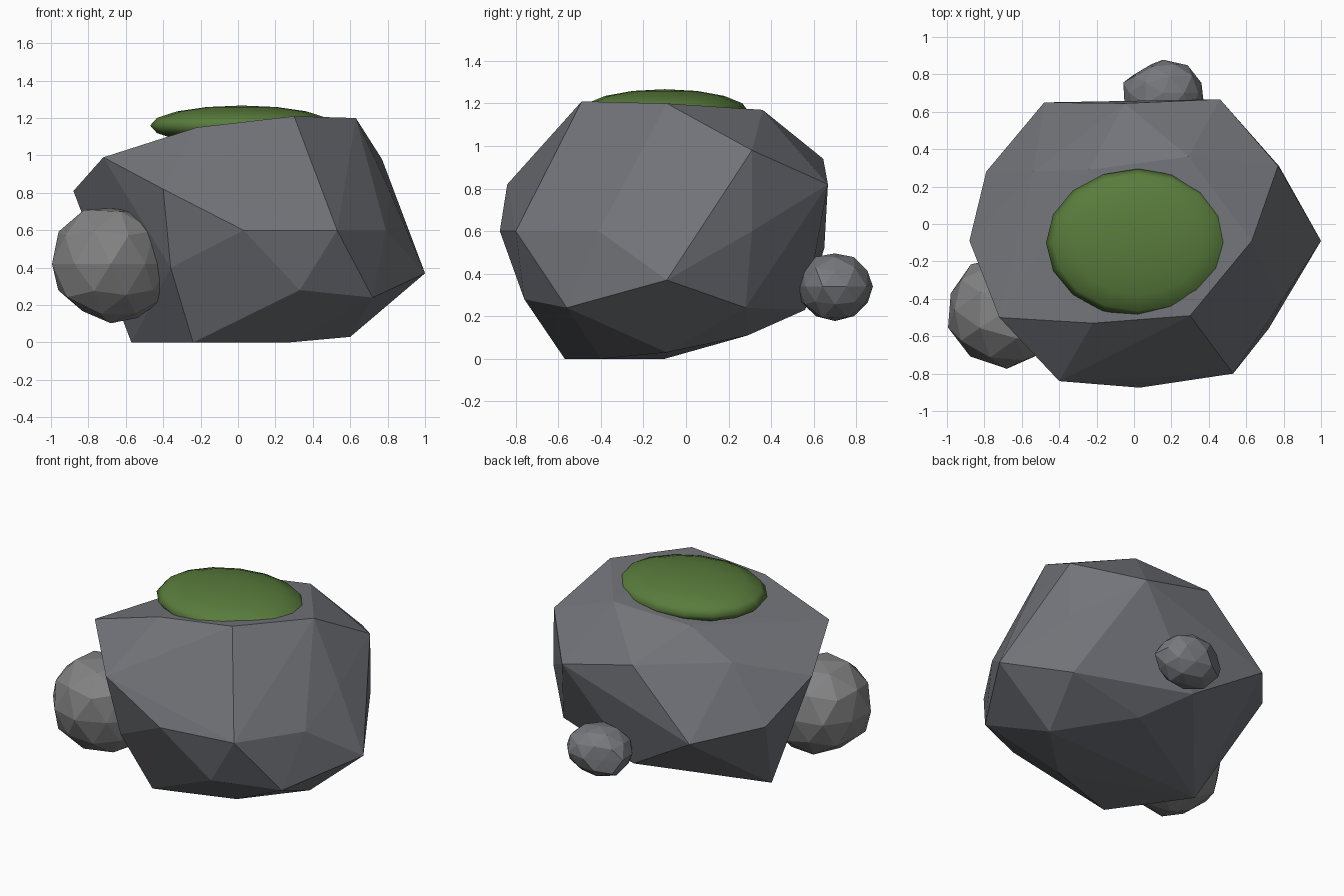
import bpy, bmesh, random
from mathutils import Vector

if "Cube" in bpy.data.objects:
    bpy.data.objects.remove(bpy.data.objects["Cube"])


def finish(bm, name, color, location=(0, 0, 0)):
    bmesh.ops.recalc_face_normals(bm, faces=bm.faces[:])
    mesh = bpy.data.meshes.new(name)
    bm.to_mesh(mesh)
    bm.free()
    mat = bpy.data.materials.new(name + "_colour")
    mat.diffuse_color = (*color, 1)
    mat.use_nodes = True
    mat.node_tree.nodes["Principled BSDF"].inputs["Base Color"].default_value = mat.diffuse_color
    mesh.materials.append(mat)
    ob = bpy.data.objects.new(name, mesh)
    ob.location = location
    bpy.context.collection.objects.link(ob)
    return ob


# Main boulder: chiselled corners wrapped in a faceted hull
corners = [
    # top plateau
    (.30, -.49, 1.21), (-.22, -.53, 1.15), (-.72, -.50, .99), (.63, -.09, 1.20),
    (.29, .36, 1.17), (-.24, .29, 1.12), (-.54, .28, .95),
    # upper sides
    (.77, .31, .98), (.46, .667, .82), (-.05, .645, .94), (-.88, -.09, .81),
    (-.40, -.84, .82), (.82, -.09, .79),
    # waist
    (.03, -.875, .60), (.53, -.80, .60), (.79, -.41, .60), (.775, .31, .60),
    (-.79, .28, .58), (-.48, .65, .52), (-.36, -.74, .40),
    # lower sides
    (1.0, -.09, .37), (.72, -.56, .24), (.72, .28, .24), (.33, -.76, .28),
    (0, .56, .23), (.20, .29, .11),
    # base
    (.60, -.09, .03), (.27, -.40, 0), (-.24, -.57, 0), (-.57, -.10, 0),
]
bm = bmesh.new()
for c in corners:
    bm.verts.new(c)
bmesh.ops.convex_hull(bm, input=bm.verts[:])
bmesh.ops.delete(bm, geom=[v for v in bm.verts if not v.link_faces], context='VERTS')
finish(bm, "main_boulder", (.165, .172, .19))


# Side stones: roughened icospheres with chipped faces
def stone(name, location, size, seed, chips, color):
    rng = random.Random(seed)
    bm = bmesh.new()
    bmesh.ops.create_icosphere(bm, subdivisions=2, radius=1)
    for v in bm.verts:
        v.co *= rng.uniform(.95, 1.06)
        for direction, depth in chips:
            n = Vector(direction).normalized()
            v.co -= n * max(0, v.co.dot(n) - depth)
        v.co = Vector(a * b for a, b in zip(v.co, size))
    return finish(bm, name, color, location)


stone("left_stone", (-.68, -.46, .42), (.325, .30, .325), 4,
      [((0, 0, 1), .92), ((-1, 0, 0), .98), ((-.6, 0, -.8), .9), ((.8, 0, .6), .9)],
      (.225, .225, .23))
stone("back_stone", (.155, .70, .34), (.22, .18, .165), 7,
      [((-.6, .8, 0), .86), ((0, 0, 1), .94), ((0, -.7, -.7), .95)],
      (.185, .19, .205))

# Moss cap: smooth flattened dome sunk into the plateau
bm = bmesh.new()
bmesh.ops.create_uvsphere(bm, u_segments=16, v_segments=8, radius=1)
bmesh.ops.scale(bm, vec=(.49, .395, .107), verts=bm.verts[:])
for f in bm.faces:
    f.smooth = True
finish(bm, "moss_cap", (.10, .20, .045), (.02, -.10, 1.16))
